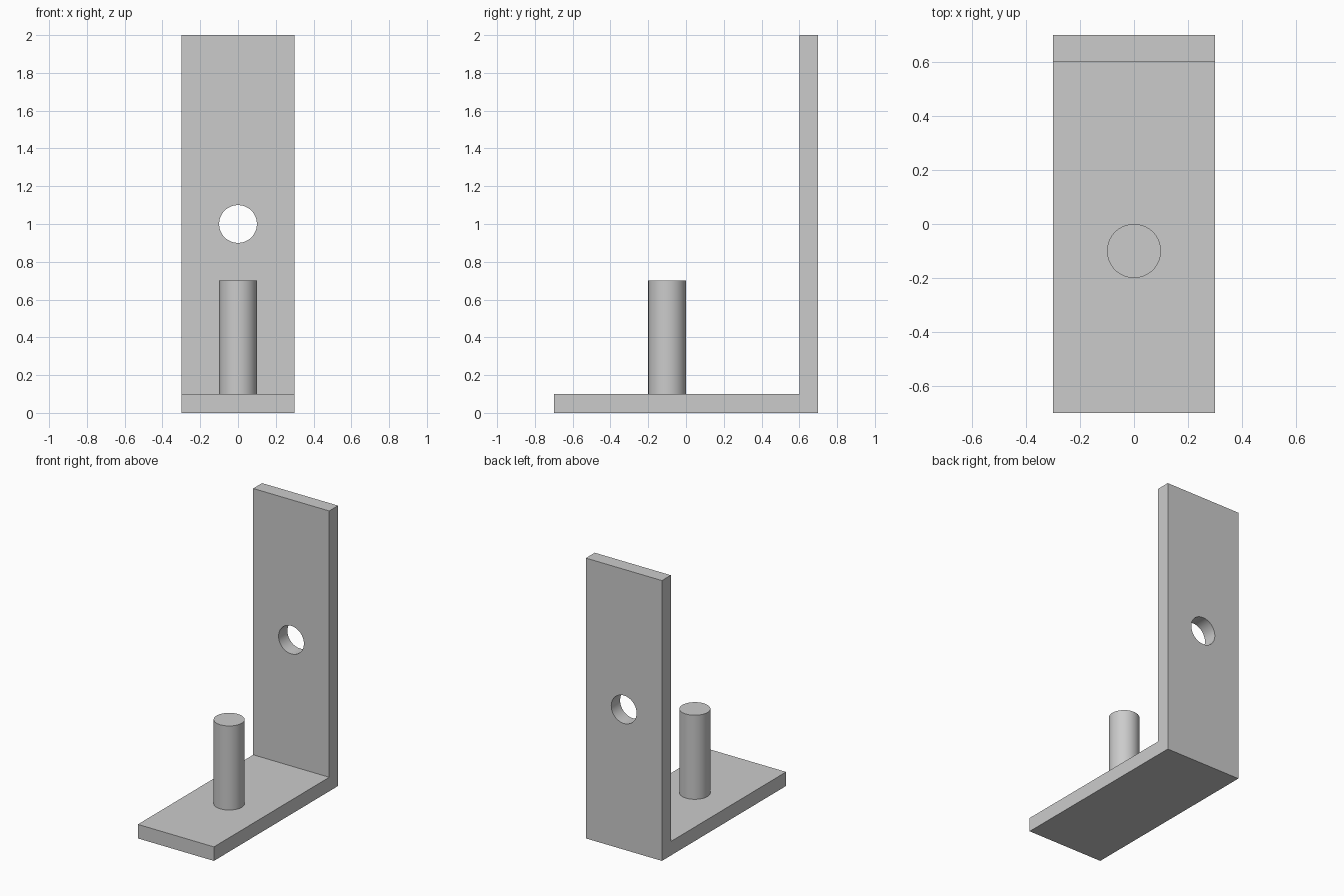
import bpy
import bmesh
import math

default = bpy.data.objects.get("Cube")
if default:
    bpy.data.objects.remove(default, do_unlink=True)

WIDTH, DEPTH, HEIGHT, THICK = 0.6, 1.4, 2.0, 0.1
RADIUS = 0.1

grey = bpy.data.materials.new("plain grey")
grey.use_nodes = True
colour = (0.6, 0.6, 0.6, 1)
grey.diffuse_color = colour
grey.node_tree.nodes["Principled BSDF"].inputs["Base Color"].default_value = colour


def cylinder(name, length, location, rotation=(0, 0, 0)):
    bpy.ops.mesh.primitive_cylinder_add(vertices=64, radius=RADIUS, depth=length,
                                        location=location, rotation=rotation)
    obj = bpy.context.object
    obj.name = name
    obj.data.materials.append(grey)
    return obj


def smooth(obj):
    bpy.ops.object.select_all(action="DESELECT")
    obj.select_set(True)
    bpy.context.view_layer.objects.active = obj
    bpy.ops.object.shade_smooth_by_angle(angle=math.radians(30))


# L-shaped bracket: side profile extruded across the width
back, inner = DEPTH / 2, DEPTH / 2 - THICK
profile = [(-back, 0), (back, 0), (back, HEIGHT),
           (inner, HEIGHT), (inner, THICK), (-back, THICK)]
bm = bmesh.new()
side = bm.faces.new([bm.verts.new((-WIDTH / 2, y, z)) for y, z in profile])
extruded = bmesh.ops.extrude_face_region(bm, geom=[side])["geom"]
bmesh.ops.translate(bm, vec=(WIDTH, 0, 0),
                    verts=[g for g in extruded if isinstance(g, bmesh.types.BMVert)])
bmesh.ops.recalc_face_normals(bm, faces=bm.faces)
mesh = bpy.data.meshes.new("bracket")
bm.to_mesh(mesh)
bm.free()
mesh.materials.append(grey)
bracket = bpy.data.objects.new("bracket", mesh)
bpy.context.collection.objects.link(bracket)

# Round hole through the upright plate
cutter = cylinder("hole_cutter", THICK * 3, (0, back - THICK / 2, HEIGHT / 2),
                  (math.pi / 2, 0, 0))
cutter.hide_render = True
bpy.context.view_layer.objects.active = bracket
hole = bracket.modifiers.new("hole", "BOOLEAN")
hole.operation = "DIFFERENCE"
hole.solver = "EXACT"
hole.object = cutter
bpy.ops.object.modifier_apply(modifier=hole.name)
bpy.data.objects.remove(cutter, do_unlink=True)
smooth(bracket)

# Round peg standing on the base plate
peg = cylinder("peg", 0.6, (0, -0.1, THICK + 0.3))
smooth(peg)
